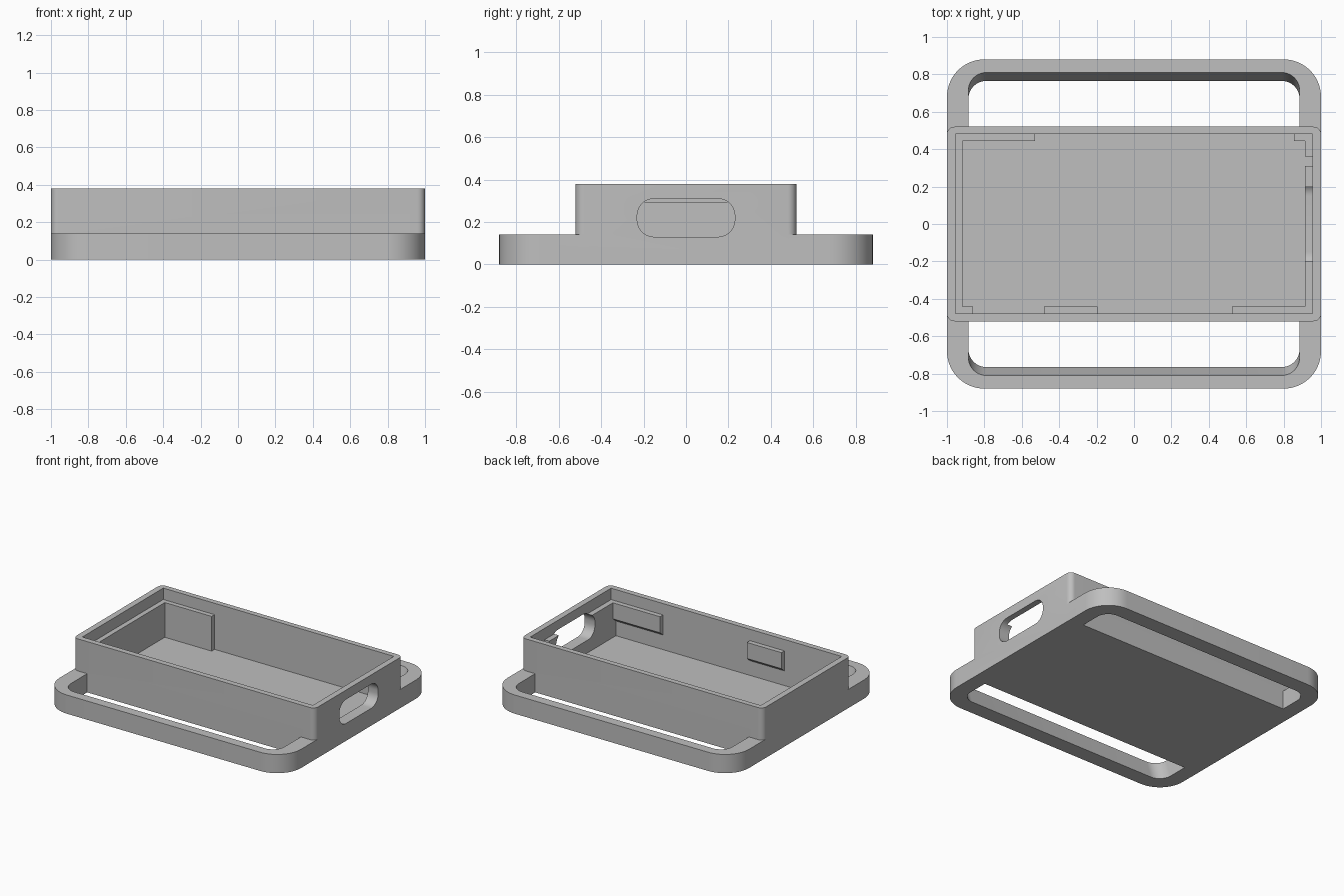
import bpy, bmesh, math

if "Cube" in bpy.data.objects:
    bpy.data.objects.remove(bpy.data.objects["Cube"])

grey = bpy.data.materials.new("light grey")
grey.diffuse_color = (0.52, 0.52, 0.52, 1)
grey.use_nodes = True
grey.node_tree.nodes["Principled BSDF"].inputs["Base Color"].default_value = grey.diffuse_color


def rounded(a0, a1, b0, b1, r, n=10):
    """Outline of a rectangle with rounded corners."""
    pts = []
    centres = [(a1 - r, b1 - r), (a0 + r, b1 - r), (a0 + r, b0 + r), (a1 - r, b0 + r)]
    for k, (ca, cb) in enumerate(centres):
        for i in range(n + 1):
            t = math.pi / 2 * (k + i / n)
            pts.append((ca + r * math.cos(t), cb + r * math.sin(t)))
    return pts


def prism(name, pts, lo, hi, axis="z", shift=(0, 0)):
    """Extrude an outline along z (outline in xy) or x (outline in yz)."""
    bm = bmesh.new()

    def place(a, b, h):
        return (a, b, h) if axis == "z" else (h, a, b)
    low = [bm.verts.new(place(a, b, lo)) for a, b in pts]
    top = [bm.verts.new(place(a + shift[0], b + shift[1], hi)) for a, b in pts]
    bm.faces.new(low)
    bm.faces.new(top)
    for i in range(len(pts)):
        j = (i + 1) % len(pts)
        bm.faces.new((low[i], low[j], top[j], top[i]))
    bmesh.ops.recalc_face_normals(bm, faces=bm.faces)
    me = bpy.data.meshes.new(name)
    bm.to_mesh(me)
    bm.free()
    me.materials.append(grey)
    ob = bpy.data.objects.new(name, me)
    bpy.context.collection.objects.link(ob)
    return ob


def combine(target, other, op):
    """Boolean the other object into the target and delete it."""
    bpy.context.view_layer.objects.active = target
    mod = target.modifiers.new(op, "BOOLEAN")
    mod.operation = op
    mod.solver = "EXACT"
    mod.object = other
    bpy.ops.object.modifier_apply(modifier=mod.name)
    bpy.data.objects.remove(other)


FLOOR, LEDGE, RIM = 0.035, 0.295, 0.38

# Base plate with two strap slots whose outer walls lean outwards
case = prism("strap_case", rounded(-1, 1, -0.88, 0.88, 0.2, 14), 0, 0.14)
for s in (1, -1):
    outline = [(x, s * y) for x, y in rounded(-0.885, 0.885, 0.3, 0.749, 0.095)]
    combine(case, prism("slot_cutter", outline, -0.05, 0.19, shift=(0, s * 0.077)), "DIFFERENCE")

# Open box on the plate
combine(case, prism("box", rounded(-1, 1, -0.52, 0.52, 0.04, 6), 0, RIM), "UNION")
cavity = [(-0.955, -0.478), (0.955, -0.478), (0.955, 0.48), (-0.955, 0.48)]
combine(case, prism("cavity_cutter", cavity, FLOOR, 0.5), "DIFFERENCE")

# Ledges inside both ends, embedded slightly in the walls and floor
left = [(-0.98, -0.5), (-0.86, -0.5), (-0.86, -0.442), (-0.918, -0.442),
        (-0.918, 0.445), (-0.53, 0.445), (-0.53, 0.5), (-0.98, 0.5)]
right_front = [(0.98, -0.5), (0.98, 0.31), (0.915, 0.31), (0.915, -0.5)]
right_back = [(0.98, 0.36), (0.98, 0.5), (0.855, 0.5), (0.855, 0.445),
              (0.915, 0.445), (0.915, 0.36)]
for outline in (left, right_front, right_back):
    combine(case, prism("ledge", outline, 0.015, LEDGE), "UNION")

# Clips on the front wall with sloped undersides
clip = [(-0.5, LEDGE), (-0.442, LEDGE), (-0.442, 0.175), (-0.478, 0.145), (-0.5, 0.145)]
for x0, x1 in ((-0.48, -0.195), (0.525, 0.95)):
    combine(case, prism("clip", clip, x0, x1, "x"), "UNION")

# Port opening in the right wall
combine(case, prism("port_cutter", rounded(-0.23, 0.23, 0.13, 0.31, 0.08), 0.85, 1.1, "x"), "DIFFERENCE")

bpy.ops.object.select_all(action="DESELECT")
case.select_set(True)
bpy.context.view_layer.objects.active = case
bpy.ops.object.shade_smooth_by_angle(angle=math.radians(30))
